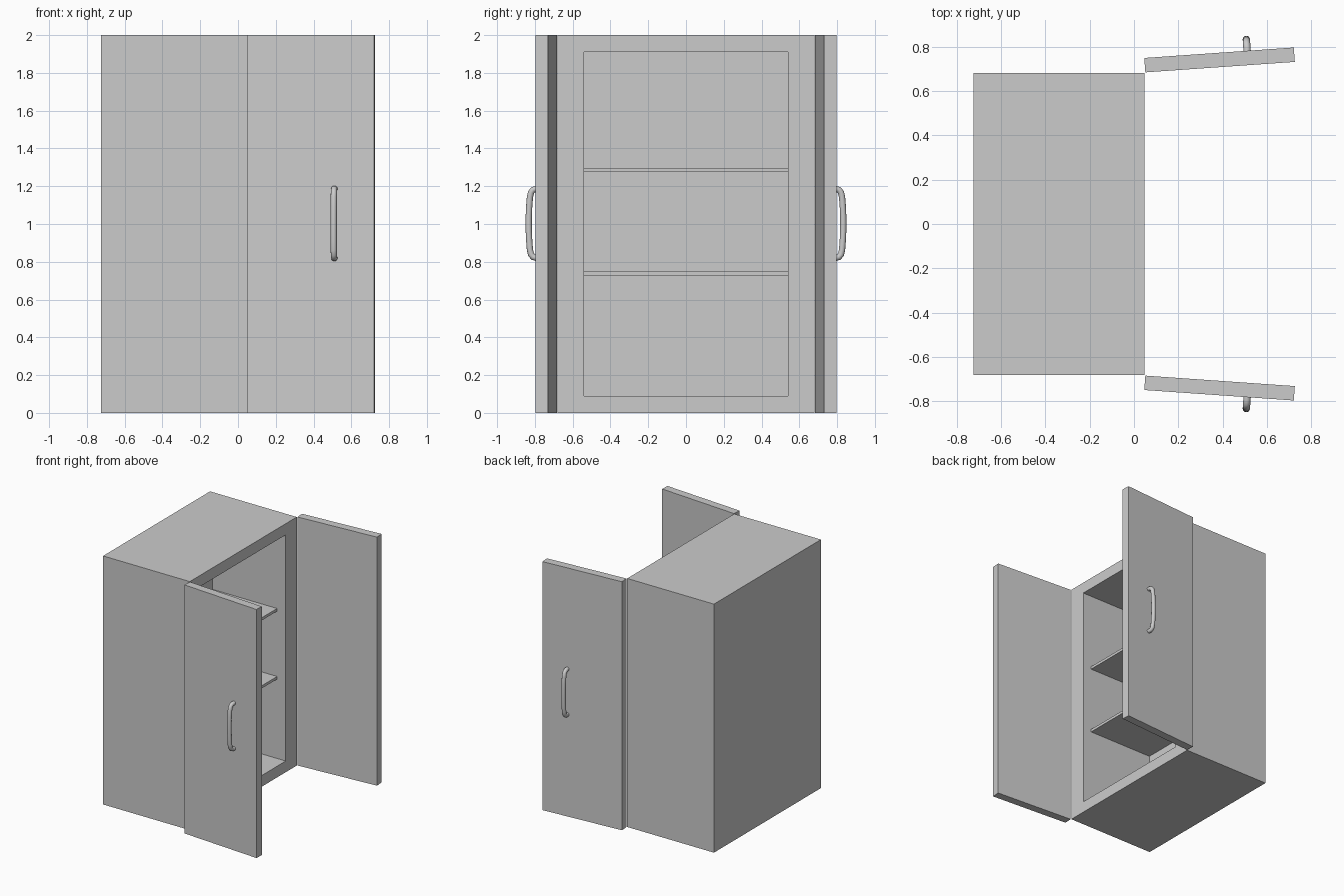
import bpy, bmesh, math
from mathutils import Matrix, Vector

if "Cube" in bpy.data.objects:
    bpy.data.objects.remove(bpy.data.objects["Cube"])


def add_mesh(name, bm):
    bmesh.ops.recalc_face_normals(bm, faces=bm.faces)
    mesh = bpy.data.meshes.new(name)
    bm.to_mesh(mesh)
    bm.free()
    obj = bpy.data.objects.new(name, mesh)
    bpy.context.collection.objects.link(obj)
    return obj


def rings_mesh(name, rings):
    """Skin a chain of equal-sized point rings and cap both ends."""
    bm = bmesh.new()
    loops = [[bm.verts.new(p) for p in ring] for ring in rings]
    n = len(loops[0])
    for a, b in zip(loops, loops[1:]):
        for i in range(n):
            j = (i + 1) % n
            bm.faces.new((a[i], a[j], b[j], b[i]))
    bm.faces.new(loops[0])
    bm.faces.new(loops[-1])
    return add_mesh(name, bm)


def rect(x, y, z0, z1):
    return [(x, -y, z0), (x, y, z0), (x, y, z1), (x, -y, z1)]


def box(name, x0, x1, y0, y1, z0, z1):
    return rings_mesh(name, [[(x, y0, z0), (x, y1, z0), (x, y1, z1), (x, y0, z1)]
                             for x in (x0, x1)])


# Hollow cabinet body, open towards +x
rings_mesh("cabinet_body", [rect(-0.725, 0.68, 0, 2), rect(0.047, 0.68, 0, 2),
                            rect(0.047, 0.54, 0.09, 1.91), rect(-0.605, 0.54, 0.09, 1.91)])

# Shelves
for i, z in enumerate((0.728, 1.275)):
    box(f"shelf_{i + 1}", -0.605, -0.03, -0.54, 0.54, z, z + 0.022)

# Side profile of the bowed handle: (outward, height)
HALF = [(-0.02, 0.183), (0.012, 0.183), (0.028, 0.178), (0.039, 0.165),
        (0.045, 0.14), (0.049, 0.09), (0.051, 0.045)]
PATH = HALF + [(0.0515, 0)] + [(v, -z) for v, z in reversed(HALF)]
SIDES, RADIUS = 16, 0.0165


def handle(name, u, v, side):
    rings = []
    for i, (pv, pz) in enumerate(PATH):
        a = Vector(PATH[max(i - 1, 0)])
        b = Vector(PATH[min(i + 1, len(PATH) - 1)])
        t = (b - a).normalized()
        ring = []
        for k in range(SIDES):
            ang = 2 * math.pi * k / SIDES
            c, s = RADIUS * math.cos(ang), RADIUS * math.sin(ang)
            ring.append((u + c, side * (v + pv - t.y * s), 1.003 + pz + t.x * s))
        rings.append(ring)
    obj = rings_mesh(name, rings)
    for p in obj.data.polygons:
        p.use_smooth = len(p.vertices) == 4
    return obj


# Two open doors with handles, swung slightly past square
for label, side in (("right", 1), ("left", -1)):
    swing = (Matrix.Translation((0.051, side * 0.684, 0))
             @ Matrix.Rotation(side * math.radians(4), 4, 'Z'))
    door = box(f"{label}_door", 0, 0.676, 0, side * 0.065, 0, 2)
    grip = handle(f"{label}_handle", 0.465, 0.065, side)
    for obj in (door, grip):
        obj.data.transform(swing)
